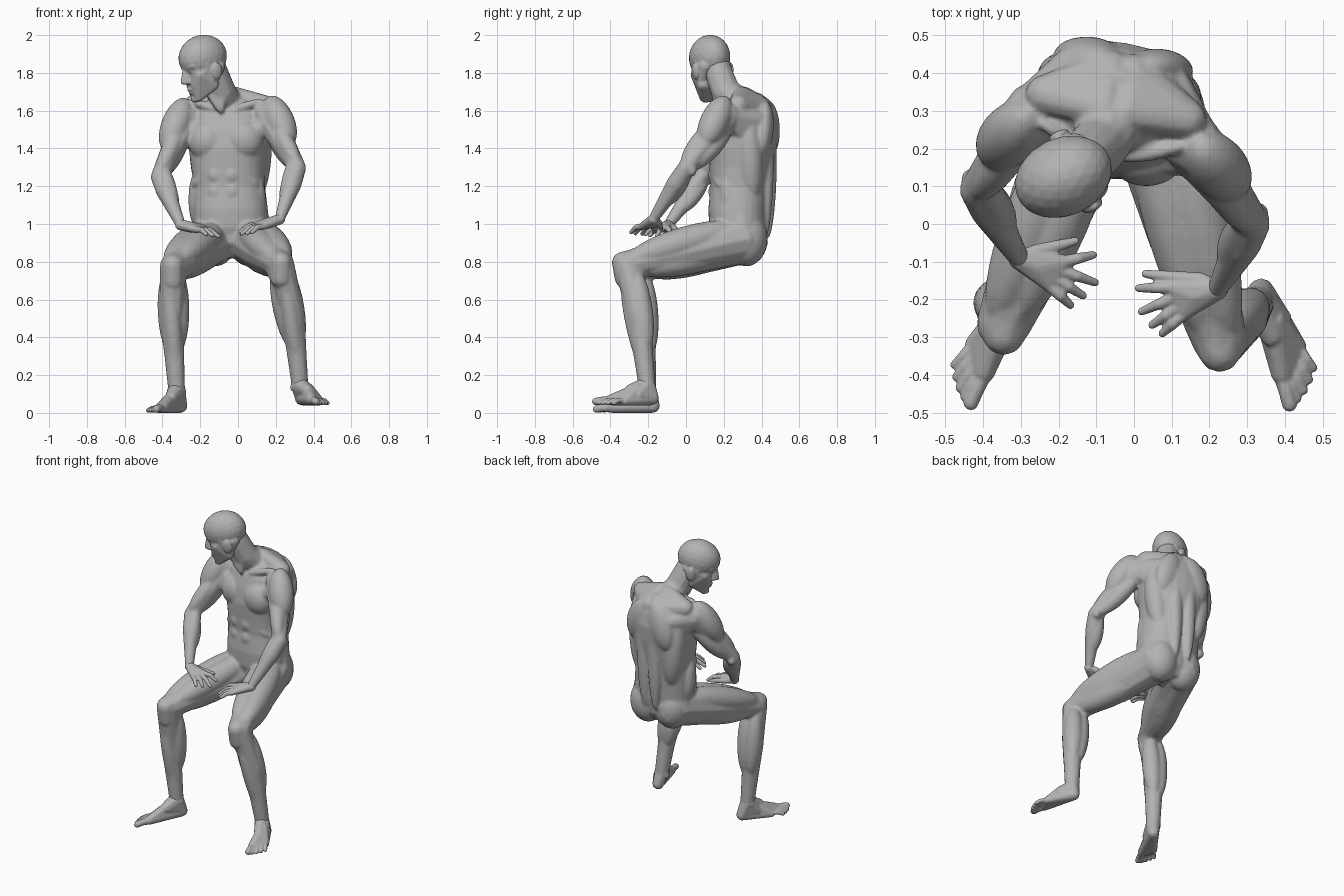
import bpy, bmesh, math
from mathutils import Vector as V, Matrix

cube = bpy.data.objects.get("Cube")
if cube:
    bpy.data.objects.remove(cube, do_unlink=True)

clay = bpy.data.materials.new("grey clay")
clay.use_nodes = True
clay.diffuse_color = (0.45, 0.45, 0.45, 1)
clay.node_tree.nodes["Principled BSDF"].inputs["Base Color"].default_value = clay.diffuse_color

# Directions on a unit ball, reused for every hull
ball = bmesh.new()
bmesh.ops.create_icosphere(ball, subdivisions=2, radius=1)
BALL = [v.co.copy() for v in ball.verts]
ball.free()


def hull(bm, *spheres):
    """Skin stretched tightly over spheres given as (x, y, z, radius)."""
    tmp = bmesh.new()
    for s in spheres:
        for d in BALL:
            tmp.verts.new(V(s[:3]) + d * s[3])
    res = bmesh.ops.convex_hull(tmp, input=tmp.verts[:])
    loose = {g for key in ("geom_interior", "geom_unused") for g in res[key]
             if isinstance(g, bmesh.types.BMVert)}
    bmesh.ops.delete(tmp, geom=list(loose), context="VERTS")
    mesh = bpy.data.meshes.new("hull")
    tmp.to_mesh(mesh)
    tmp.free()
    bm.from_mesh(mesh)
    bpy.data.meshes.remove(mesh)


def limb(bm, *points):
    for a, b in zip(points, points[1:]):
        hull(bm, a, b)


def blob(bm, centre, radii):
    m = Matrix.Translation(centre) @ Matrix.Diagonal((*radii, 1))
    bmesh.ops.create_icosphere(bm, subdivisions=3, radius=1, matrix=m)


def muscle(bm, a, b, width, depth=None, out=(0, -1, 0)):
    """Ellipsoid from a to b, flattened along the out direction."""
    a, b = V(a), V(b)
    z = (b - a).normalized()
    y = z.cross(V(out)).normalized()
    x = y.cross(z)
    rot = Matrix((x, y, z)).transposed().to_4x4()
    m = Matrix.Translation((a + b) / 2) @ rot @ Matrix.Diagonal((depth or width, width, (b - a).length / 2, 1))
    bmesh.ops.create_icosphere(bm, subdivisions=3, radius=1, matrix=m)


def loft(bm, rings, sides=28):
    """Closed body from rings of (z, centre x, centre y, half width, half depth, yaw)."""
    loops = []
    for z, cx, cy, rx, ry, yaw in rings:
        loop = []
        for i in range(sides):
            t = math.tau * i / sides
            c, s = math.cos(t), math.sin(t)
            p = V((rx * math.copysign(abs(c) ** .85, c), ry * math.copysign(abs(s) ** .85, s), 0))
            loop.append(bm.verts.new(Matrix.Rotation(math.radians(yaw), 3, "Z") @ p + V((cx, cy, z))))
        loops.append(loop)
    for lo, hi in zip(loops, loops[1:]):
        for i in range(sides):
            j = (i + 1) % sides
            bm.faces.new((lo[i], lo[j], hi[j], hi[i]))
    bm.faces.new(loops[0][::-1])
    bm.faces.new(loops[-1])


def finish(bm, name, voxel, smooth):
    mesh = bpy.data.meshes.new(name)
    bm.to_mesh(mesh)
    bm.free()
    mesh.materials.append(clay)
    ob = bpy.data.objects.new(name, mesh)
    bpy.context.collection.objects.link(ob)
    r = ob.modifiers.new("fuse", "REMESH")
    r.mode, r.voxel_size, r.use_smooth_shade = "VOXEL", voxel, True
    s = ob.modifiers.new("soften", "SMOOTH")
    s.factor, s.iterations = 0.5, smooth


def chest(u, v, z):
    """Point in the turned upper body: u to its left, v to its front."""
    return V((-.05, .30, z)) + u * V((.985, -.17, 0)) + v * V((-.17, -.985, 0))


# Trunk
body = bmesh.new()
loft(body, [
    (.82, -.03, .29, .09, .08, 0), (.88, -.03, .285, .16, .125, 0), (.98, -.035, .275, .20, .152, 0),
    (1.08, -.04, .275, .198, .157, -2), (1.20, -.045, .287, .188, .155, -5), (1.30, -.05, .295, .197, .168, -8),
    (1.40, -.05, .30, .21, .178, -10), (1.50, -.05, .31, .215, .172, -10), (1.58, -.05, .315, .20, .15, -10),
    (1.64, -.05, .32, .16, .12, -10), (1.69, -.05, .32, .09, .08, -10)])
for s in (-1, 1):
    muscle(body, chest(s * .005, .125, 1.43), chest(s * .20, .09, 1.46), .105, .077)     # pectoral
    muscle(body, chest(s * .03, .125, 1.60), chest(s * .20, .06, 1.655), .022)           # collarbone
    muscle(body, chest(s * .02, .148, 1.315), chest(s * .18, .09, 1.20), .03)            # rib arch
    muscle(body, chest(s * .12, -.07, 1.10), chest(s * .165, -.06, 1.58), .075, .07)     # lat
    muscle(body, chest(s * .05, -.13, 1.65), chest(s * .14, -.125, 1.36), .085, .055)    # shoulder blade
    muscle(body, chest(s * .045, -.128, .92), chest(s * .048, -.145, 1.62), .045, .038)  # spine column
    hull(body, (*chest(s * .03, .0, 1.68), .05), (*chest(s * .19, -.01, 1.63), .055),
         (*chest(s * .10, .0, 1.655), .045), (*chest(s * .03, -.09, 1.61), .07))         # trapezius
    muscle(body, chest(s * .165, .03, .98), chest(s * .16, .06, 1.28), .045, .05)        # oblique
    for z in (1.07, 1.17, 1.26):
        blob(body, chest(s * .042, .145, z), (.046, .032, .05))                          # abdominal
    blob(body, (-.03 + s * .09, .32, .92), (.115, .112, .145))                           # buttock
    hull(body, (-.03 + s * .13, .29, 1.02, .07), (-.03 + s * .10, .30, .92, .12))        # hip
hull(body, (-.03, .17, .92, .035), (-.03, .19, 1.05, .07))                               # groin
limb(body, (-.05, .29, 1.62, .09), (-.09, .21, 1.70, .08), (-.135, .165, 1.82, .076))    # neck
for ear in ((-.10, .18, 1.80), (-.19, .18, 1.78)):
    muscle(body, ear, (-.085, .155, 1.585), .026)                                        # neck cord


def arm(S, E, W, side):
    S, E, W = V(S), V(E), V(W)
    up = V((side * .1, -.65, .55))
    mid = S.lerp(E, .5)
    limb(body, (*S, .082), (*mid, .064), (*E, .047), (*E.lerp(W, .3), .052), (*W, .028))
    hull(body, (*S, .075), (*chest(side * .13, -.09, 1.55), .06), (*chest(side * .14, -.06, 1.45), .05))  # rear shoulder
    hull(body, (*S.lerp(E, .15), .06), (*chest(side * .12, .10, 1.48), .05))                              # front shoulder
    muscle(body, S + V((side * .01, 0, .10)), S.lerp(E, .58) + V((side * .03, 0, 0)), .078)       # deltoid
    muscle(body, S.lerp(E, .2) + up * .04, S.lerp(E, 1.0) + up * .03, .047)                       # biceps
    muscle(body, S.lerp(E, .1) - up * .06, S.lerp(E, .95) - up * .03, .054)                       # triceps
    muscle(body, S.lerp(E, .78) + V((side * .026, 0, .01)), E.lerp(W, .75), .044)                 # outer forearm
    muscle(body, E + V((-side * .02, .02, 0)), E.lerp(W, .75) + V((0, .015, 0)), .046)            # inner forearm
    blob(body, E + V((side * .014, .03, -.012)), (.028, .027, .032))                              # elbow


arm((.155, .215, 1.575), (.315, .0, 1.295), (.222, -.17, 1.03), 1)
arm((-.265, .295, 1.565), (-.416, .09, 1.25), (-.305, -.09, 1.00), -1)


def leg(hip, knee, calf, ankle, side):
    hip, knee, calf, ankle = V(hip), V(knee), V(calf), V(ankle)
    mid = hip.lerp(knee, .5)
    limb(body, (*hip, .132), (*mid, .112), (*hip.lerp(knee, .8), .09), (*knee, .073),
         (*calf, .066), (*calf.lerp(ankle, .6), .053), (*ankle, .046))
    for off, w in ((-.04, .078), (.04, .082)):
        muscle(body, hip.lerp(knee, .0) + V((off, 0, .07)), hip.lerp(knee, 1.0) + V((off * .7, 0, .03)), w)      # quad
    hull(body, (*hip + V((0, .03, -.02)), .11), (*hip.lerp(knee, .45) + V((0, 0, -.035)), .092))                 # thigh back
    muscle(body, hip + V((0, 0, -.06)), knee + V((0, .05, -.03)), .085, .075, (0, 0, 1))                         # hamstring
    hull(body, (*hip.lerp(knee, .85), .077), (*knee + V((0, -.026, .012)), .058),
         (*knee + V((0, -.012, -.07)), .058))                                                                    # kneecap
    for off in (-.03, .03):
        muscle(body, knee + V((off, .04, -.01)), calf.lerp(ankle, .5) + V((off * .6, .025, 0)), .06)             # calf
    muscle(body, knee + V((side * .02, -.02, -.06)), ankle + V((0, -.005, .05)), .047)                           # shin
    for s in (-1, 1):
        blob(body, ankle + V((s * .036, 0, -.01)), (.017, .022, .024))                                           # ankle bone


leg((.06, .285, .92), (.227, -.31, .785), (.29, -.25, .52), (.328, -.207, .145), 1)
leg((-.12, .295, .92), (-.345, -.265, .77), (-.35, -.225, .50), (-.325, -.202, .12), -1)
finish(body, "body", .0085, 5)


# Hands resting on the thighs
def hand(name, wrist, knuckles, tips, thumb):
    bm = bmesh.new()
    W = V(wrist)
    first, last = V(knuckles[0]), V(knuckles[1])
    hull(bm, (*W, .029), (*first, .019), (*last, .017), (*W.lerp(first.lerp(last, .5), .5), .03))
    for i, tip in enumerate(tips):
        root, tip = first.lerp(last, i / 3), V(tip)
        bend = root.lerp(tip, .5) + V((0, 0, .012))
        limb(bm, (*root, .0175), (*bend, .015), (*tip, .011))
    base = W.lerp(first, .4) + V((0, .022, -.005))
    limb(bm, (*W, .022), (*base, .021), (*base.lerp(V(thumb), .55), .016), (*thumb, .011))
    finish(bm, name, .0045, 2)


hand("left_hand", (.222, -.172, 1.025), ((.105, -.168, .998), (.13, -.24, .985)),
     ((.012, -.17, .957), (.020, -.232, .948), (.048, -.268, .95), (.075, -.290, .956)), (.03, -.132, .975))
hand("right_hand", (-.305, -.092, .995), ((-.185, -.10, .978), (-.222, -.165, .97)),
     ((-.108, -.082, .943), (-.103, -.155, .935), (-.135, -.19, .94), (-.168, -.215, .945)), (-.155, -.045, .965))


# Feet
def foot(name, heel, big, little, z, ankle):
    bm = bmesh.new()
    H, B, L = (V((*p, z)) for p in (heel, big, little))
    ball_in, ball_out = H.lerp(B, .72), H.lerp(L, .70)
    up = lambda p, h, r: (p.x, p.y, z + h, r)
    hull(bm, up(H, .036, .036), up(H.lerp(B.lerp(L, .5), .3), .085, .034), up(ball_in, .029, .029),
         up(ball_out, .022, .022))
    hull(bm, (*ankle, .047), up(H, .04, .036), up(H.lerp(B, .38), .08, .032), up(H.lerp(L, .35), .055, .032))
    for i in range(5):
        t = i / 4
        root, tip = ball_in.lerp(ball_out, t), B.lerp(L, t)
        tip = root + (tip - root) * (.95 + .15 * math.sin(math.pi * t))
        r = .024 if i == 0 else .0175 - .0008 * i
        limb(bm, up(root, .026, r), up(root.lerp(tip, .6), .026, r * .85), up(tip, r * .85, r * .85))
    finish(bm, name, .005, 2)


foot("left_foot", (.337, -.18), (.413, -.482), (.477, -.384), .04, (.328, -.207, .145))
foot("right_foot", (-.303, -.175), (-.434, -.478), (-.478, -.376), 0, (-.325, -.202, .12))

# Head, modelled facing front around the middle of the skull
head = bmesh.new()
blob(head, (0, 0, 0), (.104, .135, .118))
pair = lambda x, y, z, r: ((-x, y, z, r), (x, y, z, r))
hull(head, *pair(.05, -.088, -.025, .022), *pair(.068, -.02, -.03, .032), *pair(.055, .05, -.06, .04),
     *pair(.06, .0, -.12, .035))                                                                      # skull base
hull(head, *pair(.06, -.066, -.082, .028), *pair(.03, -.09, -.13, .024), *pair(.018, -.084, -.20, .024),
     *pair(.058, .0, -.15, .03), *pair(.068, .0, -.05, .03), *pair(.04, -.076, -.05, .026))           # face and jaw
hull(head, (0, -.112, -.03, .014), (0, -.142, -.100, .014), *pair(.018, -.118, -.108, .011))          # nose
blob(head, (0, -.11, -.148), (.032, .015, .009))                                                      # lips
blob(head, (0, -.107, -.166), (.028, .014, .01))
blob(head, (0, -.10, -.204), (.026, .016, .02))                                                       # chin
for s in (-1, 1):
    blob(head, (s * .038, -.092, -.055), (.02, .016, .011))                                           # eye
    muscle(head, (s * .012, -.118, -.028), (s * .075, -.09, -.024), .012)                             # eyebrow ridge
    muscle(head, (s * .098, .01, -.125), (s * .108, .025, -.035), .030, .013, (1, 0, 0))              # ear
bmesh.ops.transform(head, verts=head.verts[:], matrix=Matrix.Translation((-.187, .125, 1.883))
                    @ Matrix.Rotation(math.radians(-65), 4, "Z") @ Matrix.Rotation(math.radians(14), 4, "X"))
finish(head, "head", .005, 4)
